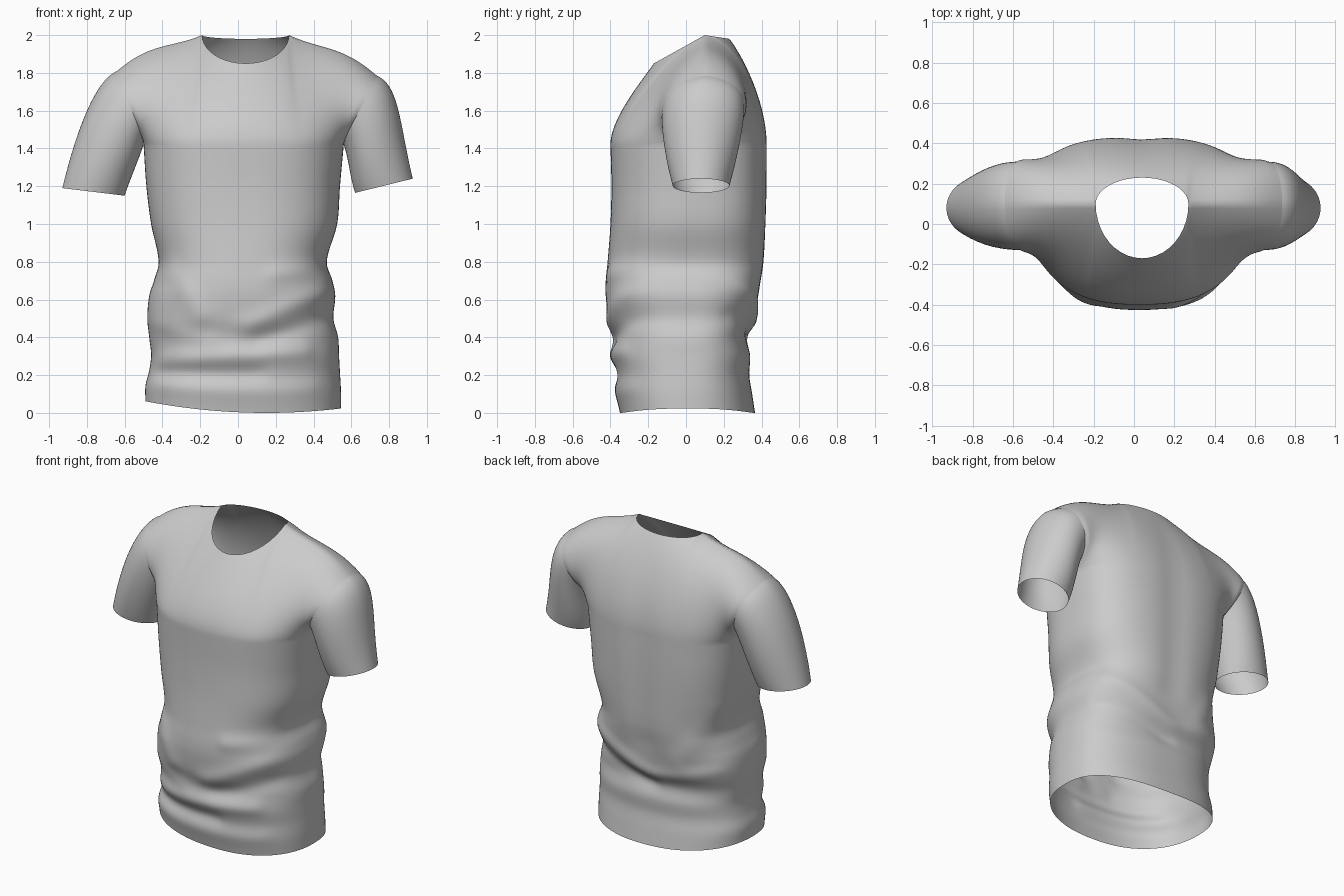
import bpy, bmesh
from math import sin, cos, pi, exp
from mathutils import Vector as V

if "Cube" in bpy.data.objects:
    bpy.data.objects.remove(bpy.data.objects["Cube"])

COLS, ROWS, UPPER = 60, 80, 28      # columns per panel, rows below / above the armpit

# torso outline: z, left x, right x, front y, back y
OUTLINE = [
    (0.00, -.490, .545, -.350, .365), (0.10, -.490, .545, -.370, .350),
    (0.20, -.470, .540, -.370, .335), (0.30, -.460, .535, -.390, .340),
    (0.40, -.470, .530, -.385, .325), (0.50, -.480, .505, -.410, .360),
    (0.62, -.470, .515, -.425, .385), (0.70, -.445, .500, -.425, .400),
    (0.80, -.420, .470, -.415, .415), (1.00, -.460, .525, -.400, .425),
    (1.20, -.485, .540, -.395, .430), (1.42, -.500, .560, -.400, .430)]

# cloth folds: side (-1 front, 1 back), x0, z0, x1, z1, height, width
FOLDS = [
    (-1, .50, .66, .05, .46, .016, .055), (-1, .45, .50, .10, .38, -.014, .05),
    (-1, .48, .78, .20, .74, .012, .05), (-1, -.45, .27, .35, .33, .013, .05),
    (-1, -.42, .19, .10, .21, -.012, .045), (-1, -.35, .75, -.20, .52, .012, .06),
    (-1, -.45, .46, -.15, .38, .010, .05), (-1, -.40, .12, .40, .13, .006, .05),
    (1, .48, .68, .02, .47, .018, .05), (1, .45, .52, .02, .40, -.014, .045),
    (1, -.45, .56, -.05, .47, .012, .05), (1, -.45, .95, -.20, .60, .010, .07),
    (1, .04, .70, .04, 1.40, -.012, .09)]


def outline_at(z):
    """Smooth interpolation of the outline table."""
    i = max(k for k in range(len(OUTLINE) - 1) if OUTLINE[k][0] <= z + 1e-9)
    a, b = OUTLINE[i], OUTLINE[i + 1]
    p, q = OUTLINE[max(i - 1, 0)], OUTLINE[min(i + 2, len(OUTLINE) - 1)]
    h = b[0] - a[0]
    t = (z - a[0]) / h
    out = []
    for k in range(1, 5):
        m0 = (b[k] - p[k]) / (b[0] - p[0]) * h
        m1 = (q[k] - a[k]) / (q[0] - a[0]) * h
        out.append((2*t**3 - 3*t*t + 1) * a[k] + (t**3 - 2*t*t + t) * m0
                   + (3*t*t - 2*t**3) * b[k] + (t**3 - t*t) * m1)
    return out


def fold_height(side, x, z):
    total = 0
    for s, x0, z0, x1, z1, h, w in FOLDS:
        if s != side:
            continue
        a, d, p = V((x0, z0)), V((x1 - x0, z1 - z0)), V((x, z))
        t = min(1, max(0, (p - a).dot(d) / d.length_squared))
        total += h * exp(-((p - a - d * t).length / w) ** 2)
    return total


def section(u, z, side):
    """Point on the torso at height z; u runs from left to right side."""
    xl, xr, yf, yb = outline_at(z)
    cx, hw, ys = (xl + xr) / 2, (xr - xl) / 2, 0.01 + 0.04 * z / 1.42
    e = .83 - .03 * z / 1.42 if side < 0 else .83 - .15 * z / 1.42
    c, s = cos(pi * (1 - u)), max(0, sin(pi * u))
    c = abs(c) ** e * (1 if c > 0 else -1)
    s = s ** e if s > 1e-6 else 0
    x = cx + hw * c
    y = ys + s * ((yf if side < 0 else yb) - ys)
    y += side * fold_height(side, x, z) * min(1, s * 1.6)
    lift = max(0, 1 - z / .35) * .15 * min((x - .15) ** 2, .4)
    return V((x, y, z + lift))


def bezier(p0, p1, p2, p3, t):
    s = 1 - t
    return p0 * s**3 + p1 * (3*s*s*t) + p2 * (3*s*t*t) + p3 * t**3


NECK_L, NECK_R = V((-.19, .1, 2)), V((.27, .1, 2))
TIP_L, TIP_R = V((-.64, .1, 1.81)), V((.735, .1, 1.785))


def top_edge(u, side):
    """Shoulder line, neckline, shoulder line."""
    if u <= 1/3 or u >= 2/3:
        f = 3 * min(u, 1 - u)
        tip, neck = (TIP_L, NECK_L) if u < .5 else (TIP_R, NECK_R)
        p = tip.lerp(neck, f)
        p.z += .06 * sin(pi * f) * (1 - f)
        return p
    a = (u - 1/3) * 3 * pi
    depth, drop = (.27, .15) if side < 0 else (.13, .02)
    return V((.04 - .23 * cos(a), .1 + side * depth * sin(a), 2 - drop * sin(a)))


def yoke(u, t, side):
    """Chest, shoulder and armhole surface above the armpit."""
    m = abs(2 * u - 1)
    w = m ** 4 if side < 0 else m ** 3
    k = 1 - sin((u - 1/3) * 3 * pi) if m < 1/3 else 1
    p0, p3 = section(u, 1.42, side), top_edge(u, side)
    if side < 0:
        rise, reach = .13, .27
        o2 = V((0, -.09, -.125)).lerp(V((0, -.20, -.10)), k)
    else:
        rise, reach = .20, .31
        o2 = V((0, .09, -.115)).lerp(V((0, .21, -.05)), k)
    o1 = V((0, 0, rise)).lerp(V((0, side * reach, .05)), w)
    o2 = o2.lerp(V((0, side * reach, -.03)), w)
    return bezier(p0, p0 + o1, p3 + o2, p3, t)


def surface(name, grids):
    """Join point grids into one smooth mesh."""
    bm = bmesh.new()
    for g, flip in grids:
        vs = [[bm.verts.new(p) for p in row] for row in g]
        for r0, r1 in zip(vs, vs[1:]):
            for i in range(len(r0) - 1):
                f = [r0[i], r0[i + 1], r1[i + 1], r1[i]]
                bm.faces.new(f[::-1] if flip else f)
    bmesh.ops.remove_doubles(bm, verts=bm.verts, dist=1e-4)
    me = bpy.data.meshes.new(name)
    bm.to_mesh(me)
    bm.free()
    me.shade_smooth()
    ob = bpy.data.objects.new(name, me)
    bpy.context.collection.objects.link(ob)
    return ob


# front and back panels of the body
panels = []
for side in (-1, 1):
    us = [i / COLS for i in range(COLS + 1)]
    grid = [[section(u, 1.42 * r / ROWS, side) for u in us] for r in range(ROWS)]
    grid += [[yoke(u, r / UPPER, side) for u in us] for r in range(UPPER + 1)]
    panels.append((grid, side > 0))
surface("shirt_body", panels)


# sleeves swept from the armhole to the cuff
def sleeve(name, u, inner, outer, out):
    armhole = [(yoke(u, r / UPPER, -1), pi * r / UPPER) for r in range(UPPER + 1)]
    armhole += [(yoke(u, r / UPPER, 1), 2 * pi - pi * r / UPPER)
                for r in range(UPPER - 1, -1, -1)]
    rows = []
    for j in range(25):
        row = []
        for p0, a in armhole:
            h = (1 - cos(a)) / 2
            p3 = inner.lerp(outer, h)
            p3.y -= .15 * sin(a)
            o1 = V((out * .03, 0, -.09)).lerp(V((out * .12, 0, -.05)), h)
            o2 = V((-out * .03, -.05 * sin(a), .09)).lerp(
                V((-out * .07, -.05 * sin(a), .29)), h)
            row.append(bezier(p0, p0 + o1, p3 + o2, p3, j / 24))
        rows.append(row)
    surface(name, [(rows, out < 0)])


sleeve("left_sleeve", 0, V((-.60, .08, 1.15)), V((-.93, .08, 1.19)), -1)
sleeve("right_sleeve", 1, V((.62, .08, 1.165)), V((.925, .08, 1.24)), 1)
